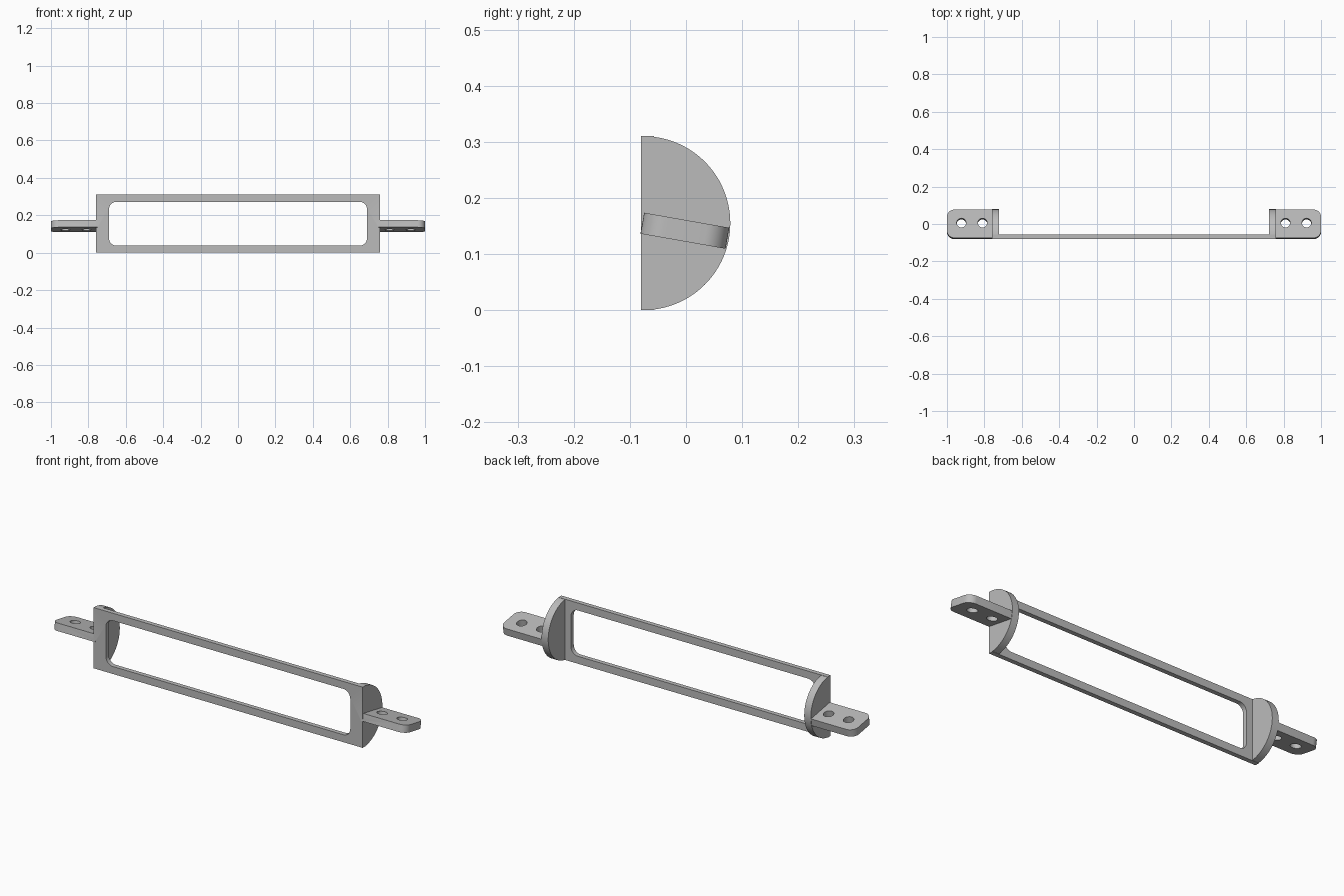
import bpy, bmesh
from math import pi, sin, cos, radians
from mathutils import Matrix, Vector

cube = bpy.data.objects.get("Cube")
if cube:
    bpy.data.objects.remove(cube, do_unlink=True)

GREY = (0.5, 0.5, 0.5, 1)
grey = bpy.data.materials.new("satin grey")
grey.use_nodes = True
grey.diffuse_color = GREY
grey.node_tree.nodes["Principled BSDF"].inputs["Base Color"].default_value = GREY

MID = 0.155            # mid height
HALF = 0.76            # half width of the face plate
FRONT = -0.08
CAP_T = 0.037          # end cap thickness


def arc(cx, cy, r, start, end, n):
    return [(cx + r * cos(start + (end - start) * i / n),
             cy + r * sin(start + (end - start) * i / n)) for i in range(n + 1)]


def rounded_rect(w, h, r, n=10):
    """Centred rectangle with rounded corners."""
    pts = []
    for k, (sx, sy) in enumerate([(1, 1), (-1, 1), (-1, -1), (1, -1)]):
        pts += arc(sx * (w - r), sy * (h - r), r, k * pi / 2, (k + 1) * pi / 2, n)
    return pts


def prism(name, loops, depth, matrix):
    """Extrude an outline with holes along local z, then place it."""
    bm = bmesh.new()
    for loop in loops:
        vs = [bm.verts.new((x, y, 0)) for x, y in loop]
        for a, b in zip(vs, vs[1:] + vs[:1]):
            bm.edges.new((a, b))
    bmesh.ops.triangle_fill(bm, edges=bm.edges[:], use_beauty=True)
    res = bmesh.ops.extrude_face_region(bm, geom=bm.faces[:], use_keep_orig=True)
    top = [g for g in res["geom"] if isinstance(g, bmesh.types.BMVert)]
    bmesh.ops.translate(bm, verts=top, vec=(0, 0, depth))
    bm.transform(matrix)
    bmesh.ops.recalc_face_normals(bm, faces=bm.faces[:])
    mesh = bpy.data.meshes.new(name)
    bm.to_mesh(mesh)
    bm.free()
    mesh.materials.append(grey)
    obj = bpy.data.objects.new(name, mesh)
    bpy.context.collection.objects.link(obj)
    return obj


def axes(x, y, z, origin):
    m = Matrix((x, y, z)).transposed().to_4x4()
    m.translation = Vector(origin)
    return m


# Face plate with a rounded window
plate = prism("mounting_bracket",
              [[(-HALF, -MID), (HALF, -MID), (HALF, MID), (-HALF, MID)],
               rounded_rect(0.69, 0.117, 0.04)],
              0.023, axes((1, 0, 0), (0, 0, -1), (0, 1, 0), (0, FRONT, MID)))

parts = []
tilt = radians(-10)
for side, s in (("left", 1), ("right", -1)):
    # Half-round end cap
    cap = [(FRONT, -MID)] + arc(-0.076, 0, MID, -pi / 2, pi / 2, 48) + [(FRONT, MID)]
    parts.append(prism(side + "_end_cap", [cap], CAP_T,
                       axes((0, 1, 0), (0, 0, 1), (1, 0, 0),
                            (HALF - CAP_T if s > 0 else -HALF, 0, MID))))
    # Tilted tab with rounded outer corners and two screw holes
    tab = ([(-0.13, -0.077)] + arc(0.08, -0.037, 0.04, -pi / 2, 0, 10)
           + arc(0.08, 0.037, 0.04, 0, pi / 2, 10) + [(-0.13, 0.077)])
    holes = [arc(x, 0.005, 0.025, 0, 2 * pi, 32)[:-1] for x in (-0.07, 0.043)]
    loops = [[(s * x, y) for x, y in loop] for loop in [tab] + holes]
    place = (Matrix.Translation((s * 0.88, -0.002, 0.1415))
             @ Matrix.Rotation(tilt, 4, "X") @ Matrix.Translation((0, 0, -0.019)))
    parts.append(prism(side + "_tab", loops, 0.038, place))

# Fuse everything into one solid
bpy.context.view_layer.objects.active = plate
for part in parts:
    mod = plate.modifiers.new("fuse", "BOOLEAN")
    mod.operation = "UNION"
    mod.solver = "EXACT"
    mod.object = part
    bpy.ops.object.modifier_apply(modifier=mod.name)
    bpy.data.objects.remove(part, do_unlink=True)

bm = bmesh.new()
bm.from_mesh(plate.data)
bmesh.ops.remove_doubles(bm, verts=bm.verts[:], dist=0.00005)
bmesh.ops.dissolve_limit(bm, angle_limit=radians(0.5), verts=bm.verts[:], edges=bm.edges[:])
bm.to_mesh(plate.data)
bm.free()

bpy.ops.object.select_all(action="DESELECT")
plate.select_set(True)
bpy.ops.object.shade_smooth_by_angle(angle=radians(30))
